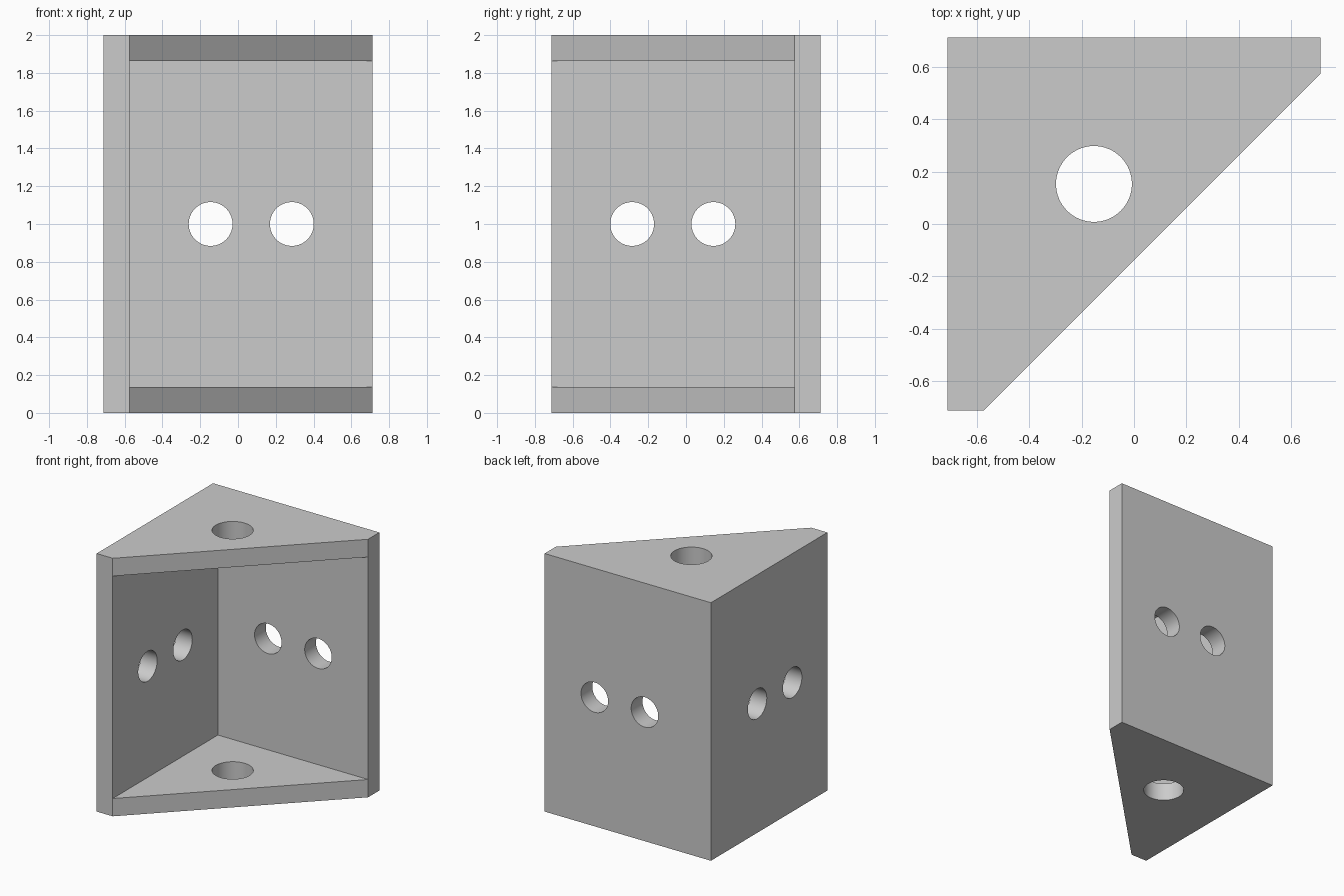
import bpy
import bmesh
from math import pi
from mathutils import Matrix

HALF = 0.713      # half the footprint
WALL = 0.138      # wall and plate thickness
HEIGHT = 2.0
INNER = HALF - WALL

if "Cube" in bpy.data.objects:
    bpy.data.objects.remove(bpy.data.objects["Cube"], do_unlink=True)

grey = bpy.data.materials.new("plain grey")
grey.use_nodes = True
colour = (0.6, 0.6, 0.6, 1)
grey.diffuse_color = colour
grey.node_tree.nodes["Principled BSDF"].inputs["Base Color"].default_value = colour


def finish(bm, name):
    bmesh.ops.recalc_face_normals(bm, faces=bm.faces)
    mesh = bpy.data.meshes.new(name)
    bm.to_mesh(mesh)
    bm.free()
    mesh.materials.append(grey)
    obj = bpy.data.objects.new(name, mesh)
    bpy.context.collection.objects.link(obj)
    return obj


def prism(name, outline, bottom, top):
    bm = bmesh.new()
    base = bm.faces.new([bm.verts.new((x, y, bottom)) for x, y in outline])
    side = bmesh.ops.extrude_face_region(bm, geom=[base])["geom"]
    verts = [v for v in side if isinstance(v, bmesh.types.BMVert)]
    bmesh.ops.translate(bm, verts=verts, vec=(0, 0, top - bottom))
    return finish(bm, name)


def drill(name, centre, radius, depth, axis=None):
    bm = bmesh.new()
    matrix = Matrix.Translation(centre)
    if axis:
        matrix = matrix @ Matrix.Rotation(pi / 2, 4, axis)
    bmesh.ops.create_cone(bm, cap_ends=True, segments=64, radius1=radius,
                          radius2=radius, depth=depth, matrix=matrix)
    return finish(bm, name)


# Corner block with a diagonal front
bracket = prism("corner_bracket", [
    (-HALF, HALF), (-HALF, -HALF), (-INNER, -HALF),
    (HALF, INNER), (HALF, HALF)], 0, HEIGHT)

# Hollow between the two walls and the two end plates
cutters = [prism("hollow_cutter", [
    (-INNER, INNER), (-INNER, -2), (2, -2), (2, INNER)],
    WALL, HEIGHT - WALL)]

# Large hole through both end plates
cutters.append(drill("plate_hole_cutter", (-0.153, 0.153, HEIGHT / 2), 0.145, 3))

# Pair of screw holes in each wall
for offset in (-0.145, 0.285):
    cutters.append(drill("back_hole_cutter", (offset, HALF, 1), 0.116, 0.6, "X"))
    cutters.append(drill("side_hole_cutter", (-HALF, -offset, 1), 0.116, 0.6, "Y"))

for cutter in cutters:
    mod = bracket.modifiers.new(cutter.name, "BOOLEAN")
    mod.operation = "DIFFERENCE"
    mod.solver = "EXACT"
    mod.object = cutter

# Bake the cuts, then remove the cutters
bpy.context.view_layer.update()
graph = bpy.context.evaluated_depsgraph_get()
bracket_mesh = bpy.data.meshes.new_from_object(bracket.evaluated_get(graph))
bracket.modifiers.clear()
bracket.data = bracket_mesh
for cutter in cutters:
    bpy.data.objects.remove(cutter, do_unlink=True)

bpy.context.view_layer.objects.active = bracket
bracket.select_set(True)
bpy.ops.object.shade_smooth_by_angle(angle=pi / 6)
